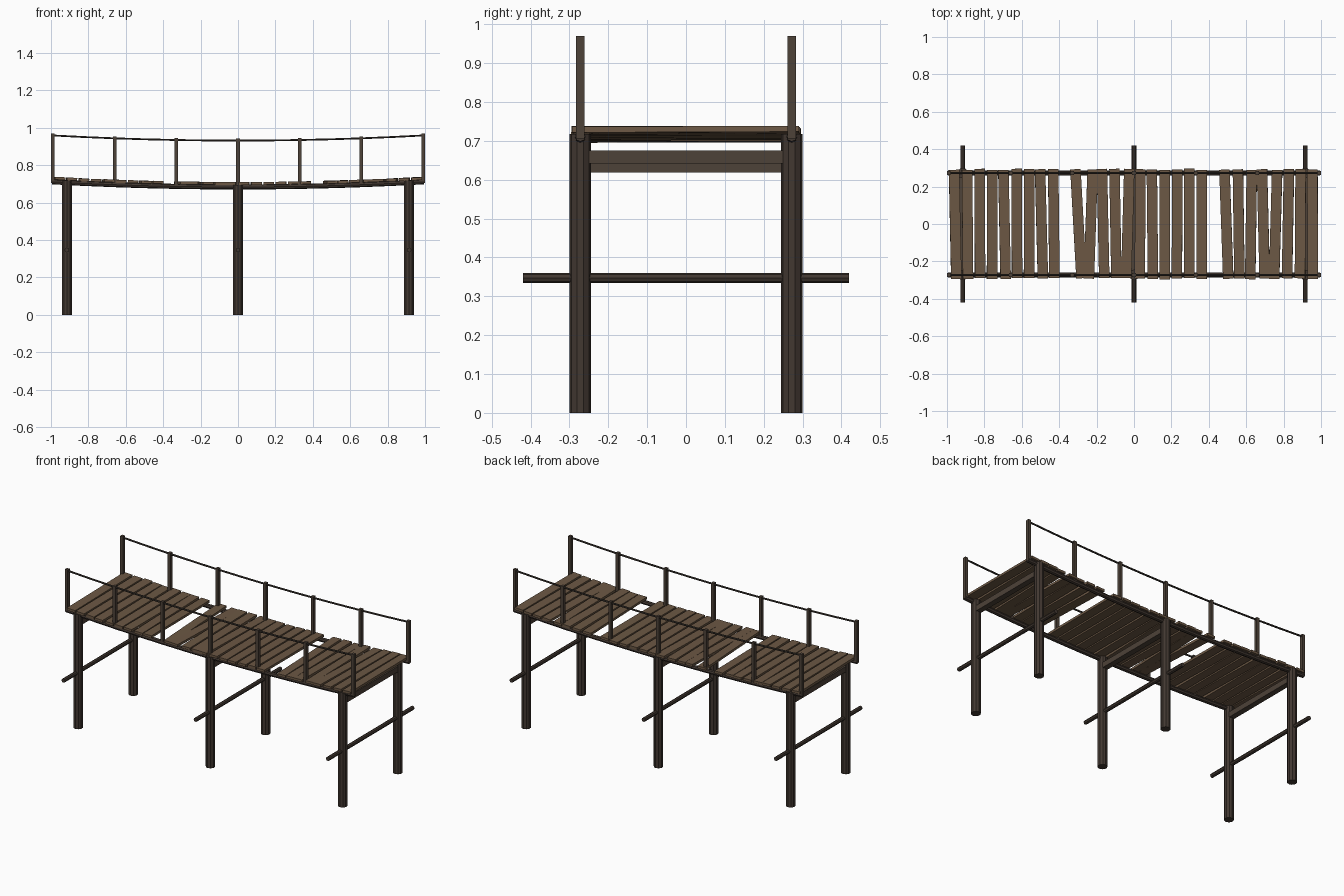
import bpy, math, random
from mathutils import Vector

if "Cube" in bpy.data.objects:
    bpy.data.objects.remove(bpy.data.objects["Cube"])

random.seed(4)
SIDE = 0.272          # y of piles, stringers and rail posts


def mat(name, rgb):
    m = bpy.data.materials.new(name)
    m.diffuse_color = (*rgb, 1)
    m.use_nodes = True
    m.node_tree.nodes["Principled BSDF"].inputs["Base Color"].default_value = m.diffuse_color
    return m


PLANK = mat("weathered_plank", (0.15, 0.097, 0.058))
DARK = mat("dark_timber", (0.055, 0.040, 0.031))
POST = mat("post_timber", (0.075, 0.054, 0.040))
ROPE = mat("rope", (0.045, 0.036, 0.029))


def sag(x):
    return -0.028 * (1 - x * x)


def box(name, loc, size, m, rot=(0, 0, 0)):
    bpy.ops.mesh.primitive_cube_add(size=1, location=loc, rotation=rot)
    o = bpy.context.object
    o.name, o.scale = name, size
    o.data.materials.append(m)
    return o


def pole(name, a, b, r, sides, m):
    a, b = Vector(a), Vector(b)
    d = b - a
    bpy.ops.mesh.primitive_cylinder_add(vertices=sides, radius=r, depth=d.length, location=(a + b) / 2)
    o = bpy.context.object
    o.name = name
    o.rotation_euler = d.to_track_quat('Z', 'Y').to_euler()
    o.data.materials.append(m)
    return o


def sagging_tube(name, y, z, half, r, res, m):
    c = bpy.data.curves.new(name, 'CURVE')
    c.dimensions = '3D'
    c.bevel_depth, c.bevel_resolution, c.use_fill_caps = r, res, True
    s = c.splines.new('POLY')
    n = 12
    s.points.add(n)
    for i, p in enumerate(s.points):
        x = half * (2 * i / n - 1)
        p.co = (x, y, z + sag(x), 1)
    s.use_smooth = False
    c.materials.append(m)
    o = bpy.data.objects.new(name, c)
    bpy.context.collection.objects.link(o)


# Pile bents: two piles, a cap beam and a long cross pole
for x in (-0.915, 0, 0.915):
    top = 0.722 + sag(x)
    for y in (-SIDE, SIDE):
        pole("pile", (x, y, 0), (x, y, top), 0.028, 10, DARK)
    box("cap_beam", (x, 0, 0.663 + sag(x)), (0.035, 0.5, 0.034), POST)
    pole("cross_pole", (x, -0.42, 0.347), (x, 0.42, 0.347), 0.0125, 8, DARK)

# Stringers, rope rails and rail posts on both sides
for y in (-SIDE, SIDE):
    sagging_tube("stringer", y, 0.712, 0.995, 0.0135, 2, DARK)
    sagging_tube("rope_rail", y, 0.960, 0.99, 0.0055, 1, ROPE)
    for i in range(7):
        x = -0.99 + 0.33 * i
        box("rail_post", (x, y, 0.838 + sag(x)), (0.019, 0.021, 0.264), POST)

# Deck planks, two missing, each slightly askew
skew = {0: 1.2, 1: 0.5, 4: 1.2, 7: 1.5, 8: 0.6, 10: 3.2, 11: -2.0, 12: 1.2, 13: 1.0,
        14: -1.6, 16: 0.6, 22: 2.0, 23: 0.8, 24: -0.8, 25: 1.4, 26: -1.6, 27: -1.0}
for i in range(30):
    if i in (9, 21):
        continue
    x = -0.956 + 0.0659 * i
    slope = math.atan(0.056 * x)
    box("deck_plank", (x, random.uniform(-0.004, 0.004), 0.731 + sag(x)),
        (0.056, 0.584, 0.015), PLANK,
        (random.uniform(-0.004, 0.004), -slope, math.radians(skew.get(i, random.uniform(-0.4, 0.4)))))
